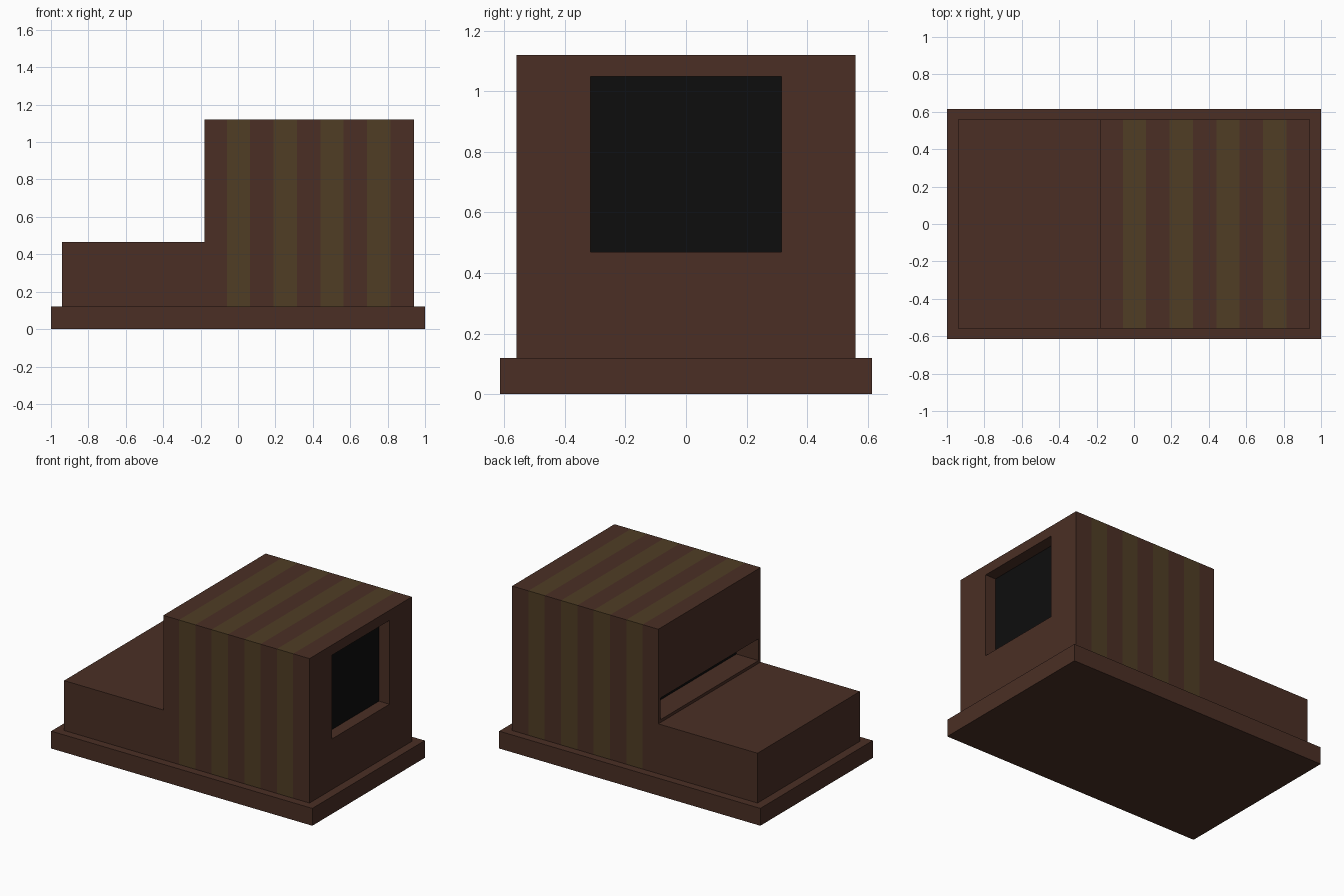
import bpy, bmesh
from mathutils import Vector

if "Cube" in bpy.data.objects:
    bpy.data.objects.remove(bpy.data.objects["Cube"])


def material(name, rgb):
    m = bpy.data.materials.new(name)
    m.diffuse_color = (*rgb, 1)
    m.use_nodes = True
    m.node_tree.nodes["Principled BSDF"].inputs["Base Color"].default_value = m.diffuse_color
    return m


BROWN = material("brown", (0.069, 0.028, 0.018))
OLIVE = material("olive", (0.080, 0.048, 0.018))
BLACK = material("black", (0.004, 0.004, 0.004))


def finish(name, bm, *mats):
    bmesh.ops.recalc_face_normals(bm, faces=bm.faces)
    me = bpy.data.meshes.new(name)
    bm.to_mesh(me)
    bm.free()
    for m in mats:
        me.materials.append(m)
    ob = bpy.data.objects.new(name, me)
    bpy.context.collection.objects.link(ob)
    return ob


def box(name, lo, hi, mat):
    lo, hi = Vector(lo), Vector(hi)
    bm = bmesh.new()
    bmesh.ops.create_cube(bm, size=1)
    bmesh.ops.scale(bm, vec=hi - lo, verts=bm.verts)
    bmesh.ops.translate(bm, vec=(lo + hi) / 2, verts=bm.verts)
    return finish(name, bm, mat)


# base slab
box("base", (-1, -0.615, 0), (1, 0.615, 0.12), BROWN)

# stepped body: side profile extruded across the width
profile = [(-0.94, 0.12), (0.94, 0.12), (0.94, 1.12), (-0.18, 1.12), (-0.18, 0.465), (-0.94, 0.465)]
bm = bmesh.new()
face = bm.faces.new([bm.verts.new((x, -0.56, z)) for x, z in profile])
ext = bmesh.ops.extrude_face_region(bm, geom=[face])["geom"]
bmesh.ops.translate(bm, vec=(0, 1.12, 0), verts=[v for v in ext if isinstance(v, bmesh.types.BMVert)])

# olive stripes as coloured bands of the body surface
stripes = [(-0.06 + 0.25 * i, 0.065 + 0.25 * i) for i in range(4)]
for x in [x for s in stripes for x in s]:
    bmesh.ops.bisect_plane(bm, geom=bm.verts[:] + bm.edges[:] + bm.faces[:],
                           plane_co=(x, 0, 0), plane_no=(1, 0, 0))
bmesh.ops.recalc_face_normals(bm, faces=bm.faces)
for f in bm.faces:
    cx = f.calc_center_bounds().x
    if f.normal.z > -0.5 and abs(f.normal.x) < 0.5 and any(a < cx < b for a, b in stripes):
        f.material_index = 1
body = finish("body", bm, BROWN, OLIVE)

# recesses: window on the right end, low slot above the deck
cutters = [
    box("window_cutter", (0.855, -0.315, 0.47), (1.1, 0.315, 1.05), BROWN),
    box("slot_cutter", (-0.4, -0.535, 0.485), (-0.005, 0.535, 0.635), BROWN),
]
for c in cutters:
    c.hide_render = True
    mod = body.modifiers.new(c.name, "BOOLEAN")
    mod.operation = "DIFFERENCE"
    mod.solver = "EXACT"
    mod.object = c

# black panels at the back of each recess
box("window_panel", (0.85, -0.315, 0.47), (0.86, 0.315, 1.05), BLACK)
box("slot_panel", (-0.012, -0.535, 0.485), (0, 0.535, 0.635), BLACK)
